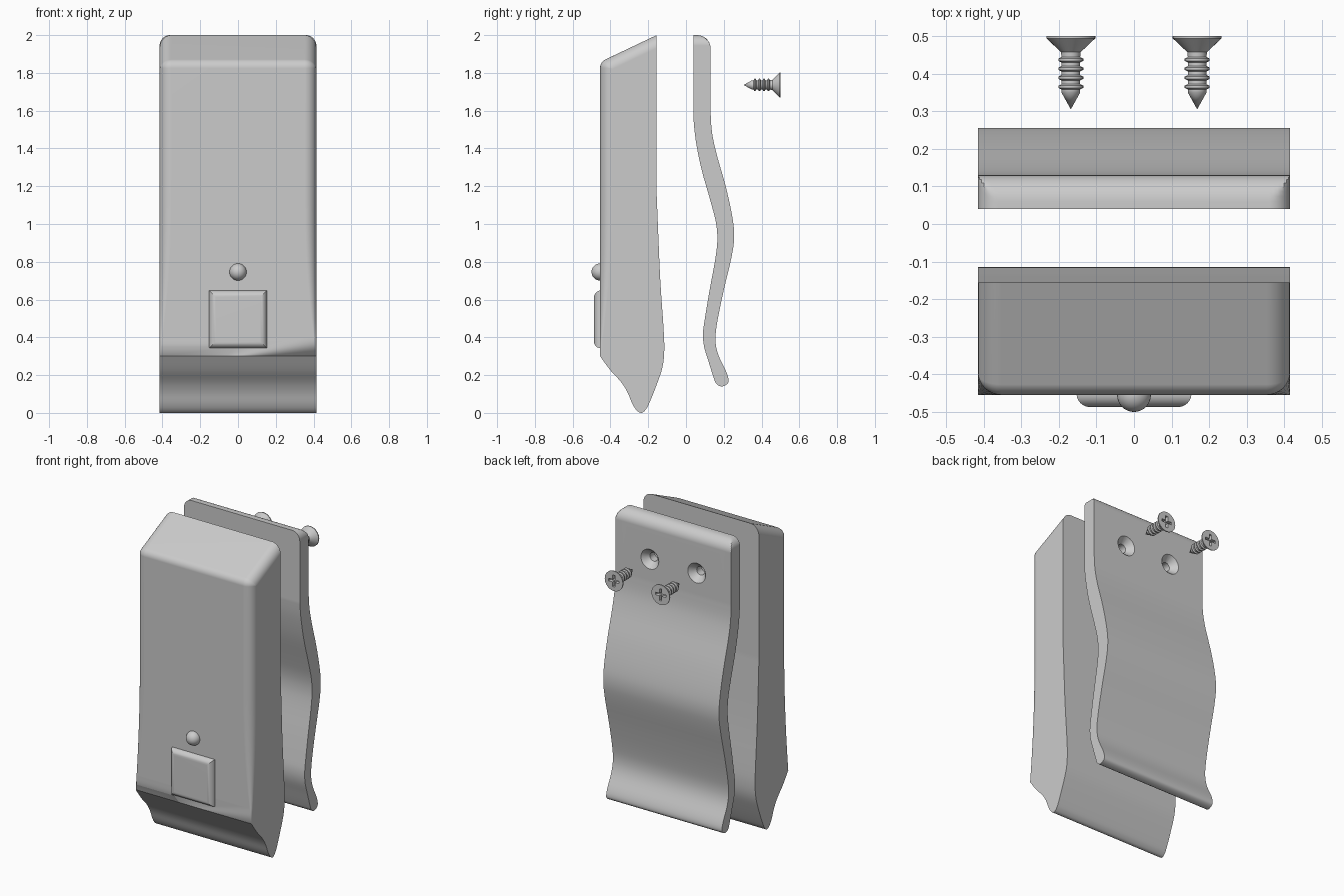
import bpy, bmesh, math
from mathutils import Vector

if "Cube" in bpy.data.objects:
    bpy.data.objects.remove(bpy.data.objects["Cube"])

W = 0.415  # half width of body and clip


def make(name, bm):
    bmesh.ops.remove_doubles(bm, verts=bm.verts, dist=1e-5)
    bmesh.ops.recalc_face_normals(bm, faces=bm.faces)
    me = bpy.data.meshes.new(name)
    bm.to_mesh(me)
    bm.free()
    ob = bpy.data.objects.new(name, me)
    bpy.context.collection.objects.link(ob)
    return ob


def activate(ob):
    bpy.ops.object.select_all(action='DESELECT')
    ob.select_set(True)
    bpy.context.view_layer.objects.active = ob


def smooth(ob, angle=30):
    activate(ob)
    bpy.ops.object.shade_smooth_by_angle(angle=math.radians(angle))
    m = ob.modifiers.new("normals", 'WEIGHTED_NORMAL')
    m.keep_sharp = True


def cut(ob, cutter):
    cutter.hide_render = True
    m = ob.modifiers.new("cut", 'BOOLEAN')
    m.operation, m.solver, m.object = 'DIFFERENCE', 'EXACT', cutter
    activate(ob)
    bpy.ops.object.modifier_apply(modifier=m.name)
    bpy.data.objects.remove(cutter)


def spline(pts, n=4):
    """Catmull-Rom curve through the points."""
    p = [Vector(q) for q in [pts[0]] + pts + [pts[-1]]]
    out = []
    for a, b, c, d in zip(p, p[1:], p[2:], p[3:]):
        for k in range(n):
            t = k / n
            v = 0.5 * (2 * b + (c - a) * t + (2 * a - 5 * b + 4 * c - d) * t * t
                       + (3 * b - a - 3 * c + d) * t ** 3)
            out.append((v.x, v.y))
    return out + [tuple(pts[-1])]


def loft(name, profile, shape, n=8):
    """Side profile swept across x; shape(p, s, c) gives (x inset, y, z) round the edge."""
    ang = [math.pi / 2 * k / n for k in range(n + 1)]
    cols = [(-1, a) for a in reversed(ang)] + [(1, a) for a in ang]
    bm = bmesh.new()
    rows = []
    for side, a in cols:
        row = []
        for p in profile:
            dx, y, z = shape(p, 1 - math.sin(a), 1 - math.cos(a))
            row.append(bm.verts.new((side * (W - dx), y, z)))
        rows.append(row)
    m = len(profile)
    for r, q in zip(rows, rows[1:]):
        for i in range(m):
            j = (i + 1) % m
            bm.faces.new((r[i], r[j], q[j], q[i]))
    bm.faces.new(rows[0])
    bm.faces.new(rows[-1])
    return make(name, bm)


def lathe(name, prof, x, z, n=32):
    """Revolve (radius, y) points about an axis along y."""
    bm = bmesh.new()
    rings = [[bm.verts.new((x + r * math.cos(t), y, z + r * math.sin(t)))
              for t in (2 * math.pi * k / n for k in range(n))] for r, y in prof]
    for a, b in zip(rings, rings[1:]):
        for i in range(n):
            j = (i + 1) % n
            bm.faces.new((a[i], a[j], b[j], b[i]))
    return make(name, bm)


# Body: edge rounding is full at the top and fades out towards the bottom front
back = spline([(-.155, 1.15), (-.147, .95), (-.136, .7), (-.119, .45), (-.115, .33),
               (-.125, .24), (-.155, .15), (-.195, .05), (-.215, .015), (-.237, 0),
               (-.262, .014), (-.285, .05), (-.31, .11), (-.345, .165), (-.40, .225), (-.455, .30)])
R = 0.062
body_prof = [(-.155, 2.0, R, 0, -1.1)] + [(y, z, 0, 0, 0) for y, z in back]
for k in range(1, 9):
    t = k / 8
    body_prof.append((-.455, .30 + .8 * t, R * t * (2 - t), 1, 0))
for k in range(6):
    t = k / 5
    a = math.radians(64 * t)
    body_prof.append((-.455 + .05 * (1 - math.cos(a)), 1.826 + .05 * math.sin(a), R,
                      math.cos(a), -math.sin(a)))


def body_shape(p, s, c):
    y, z, r, dy, dz = p
    return r * s, y + dy * r * c, z + dz * r * c


smooth(loft("body", body_prof, body_shape))

# Clip: wavy spring plate with rounded top corners and countersunk holes
inner = spline([(.04, 1.55), (.052, 1.44), (.082, 1.29), (.13, 1.12), (.158, 1.01), (.166, .92),
                (.156, .82), (.125, .65), (.1, .5), (.09, .42), (.096, .35), (.12, .27),
                (.145, .19), (.16, .155), (.187, .14), (.217, .152), (.225, .175), (.212, .22),
                (.17, .31), (.156, .39), (.167, .49), (.2, .65), (.24, .82), (.255, .93),
                (.245, 1.04), (.21, 1.2), (.162, 1.37), (.137, 1.49), (.13, 1.6)])
clip_prof = [(.04, 2.0)] + inner
for k in range(9):
    a = math.pi / 2 * k / 8
    clip_prof.append((.06 + .07 * math.cos(a), 1.93 + .07 * math.sin(a)))


def clip_shape(p, s, c):
    return .055 * s, p[0], min(p[1], 2 - .055 * c)


clip = loft("spring_clip", clip_prof, clip_shape)
SX, SZ = 0.168, 1.736
for sx in (-SX, SX):
    cut(clip, lathe("hole_cutter", [(0, .15), (.082, .15), (.028, .09), (.028, 0), (0, 0)], sx, SZ))
smooth(clip)

# Screws with ridged shank and cross recess
screw_prof = [(0, .5), (.065, .5), (.065, .494), (.026, .457), (.025, .445)]
for y in (.437, .413, .389, .365):
    screw_prof += [(.025, y + .007), (.033, y + .003), (.033, y - .003), (.025, y - .007)]
screw_prof += [(.025, .35), (0, .305)]
for name, sx in (("screw_left", -SX), ("screw_right", SX)):
    screw = lathe(name, screw_prof, sx, SZ)
    bm = bmesh.new()
    L, T = .038, .008
    outline = []
    for k in range(4):
        co, si = math.cos(k * math.pi / 2), math.sin(k * math.pi / 2)
        for u, v in ((L, -T), (L, T), (T, T)):
            outline.append((u * co - v * si, u * si + v * co))
    f = bm.faces.new([bm.verts.new((sx + u, .51, SZ + v)) for u, v in outline])
    ext = bmesh.ops.extrude_face_region(bm, geom=[f], use_keep_orig=True)
    for v in ext["geom"]:
        if isinstance(v, bmesh.types.BMVert):
            v.co.y = .478
    cut(screw, make("recess_cutter", bm))
    smooth(screw)

# Push button: box with rounded front edges
bm = bmesh.new()
bmesh.ops.create_cube(bm, size=1)
for v in bm.verts:
    v.co = (v.co.x * .306, -.487 if v.co.y < 0 else -.43, .495 + v.co.z * .306)
front = [e for e in bm.edges if all(v.co.y < -.48 for v in e.verts)]
bmesh.ops.bevel(bm, geom=front, offset=.036, segments=6, profile=.5, affect='EDGES')
smooth(make("push_button", bm))

# Indicator light
bm = bmesh.new()
bmesh.ops.create_uvsphere(bm, u_segments=32, v_segments=16, radius=.045)
for v in bm.verts:
    v.co += Vector((0, -.455, .746))
smooth(make("indicator_light", bm))
